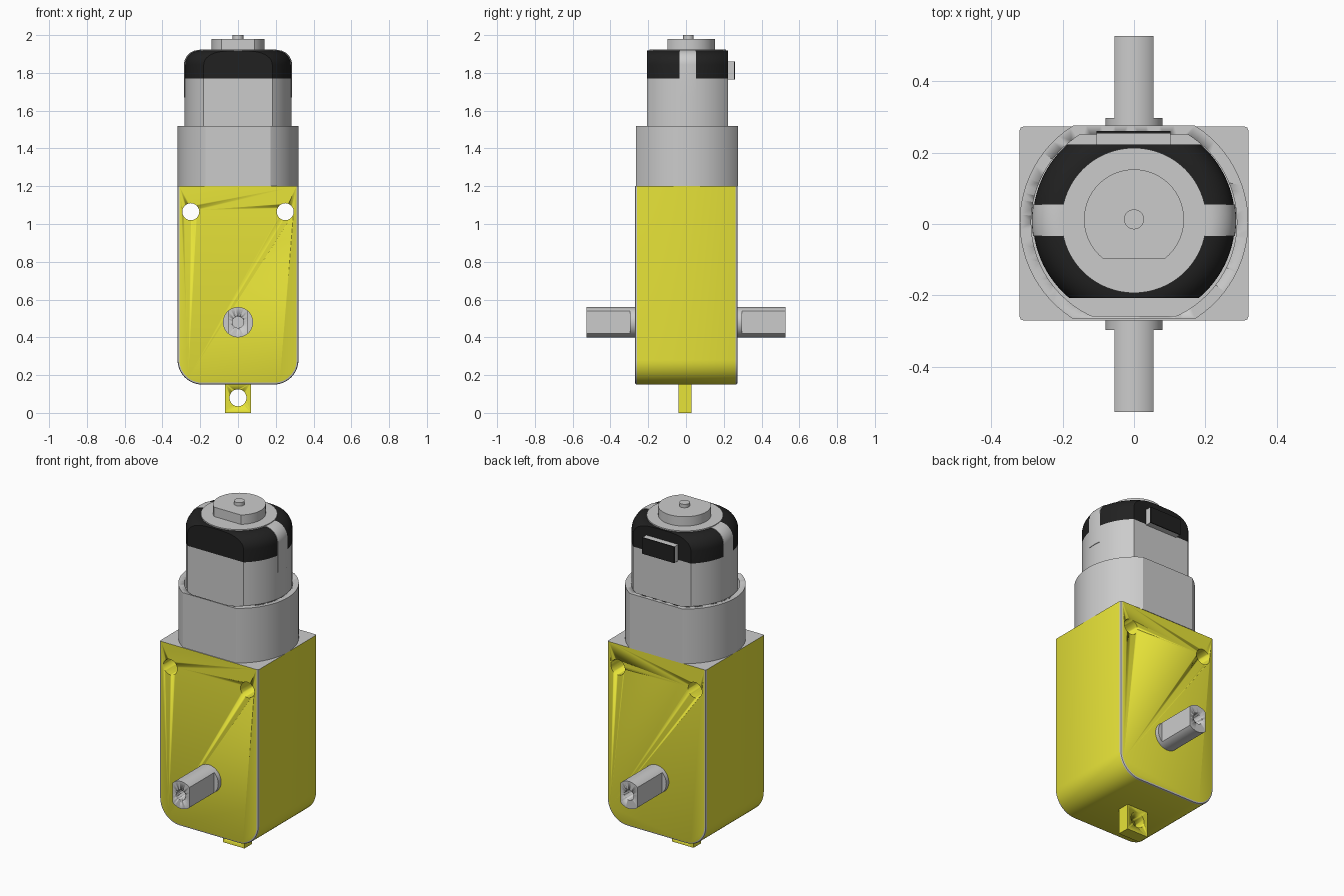
import bpy, bmesh
from math import sin, cos, pi
from mathutils import Vector, Matrix

if "Cube" in bpy.data.objects:
    bpy.data.objects.remove(bpy.data.objects["Cube"])


def material(name, colour):
    m = bpy.data.materials.new(name)
    m.diffuse_color = (*colour, 1)
    m.use_nodes = True
    m.node_tree.nodes["Principled BSDF"].inputs["Base Color"].default_value = m.diffuse_color
    return m


YELLOW = material("yellow", (0.8, 0.77, 0.04))
BLACK = material("black", (0.015, 0.015, 0.015))
GREY = material("grey", (0.7, 0.7, 0.7))


def finish(name, bm, mats=()):
    bmesh.ops.recalc_face_normals(bm, faces=bm.faces[:])
    me = bpy.data.meshes.new(name)
    bm.to_mesh(me)
    bm.free()
    ob = bpy.data.objects.new(name, me)
    bpy.context.collection.objects.link(ob)
    for m in mats:
        me.materials.append(m)
    bpy.ops.object.select_all(action='DESELECT')
    ob.select_set(True)
    bpy.context.view_layer.objects.active = ob
    bpy.ops.object.shade_smooth_by_angle(angle=0.5)
    return ob


def clip(bm, point, normal):
    """Cut away everything beyond the plane and cap the cut."""
    bmesh.ops.bisect_plane(bm, geom=bm.verts[:] + bm.edges[:] + bm.faces[:], dist=1e-5,
                           plane_co=point, plane_no=normal, clear_outer=True)
    bmesh.ops.holes_fill(bm, edges=[e for e in bm.edges if e.is_boundary], sides=0)


def lathe(name, profile, mats=(), yc=0, y_clip=None, x_clip=None, matrix=None, steps=96):
    """Spin an (r, z) profile round z, optionally flattened by clip planes."""
    bm = bmesh.new()
    vs = [bm.verts.new((r, 0, z)) for r, z in profile]
    es = [bm.edges.new(p) for p in zip(vs, vs[1:])]
    bmesh.ops.spin(bm, geom=vs + es, cent=(0, 0, 0), axis=(0, 0, 1), angle=2 * pi, steps=steps)
    bmesh.ops.remove_doubles(bm, verts=bm.verts[:], dist=1e-5)
    bmesh.ops.translate(bm, verts=bm.verts[:], vec=(0, yc, 0))
    for axis, limits in ((Vector((1, 0, 0)), x_clip), (Vector((0, 1, 0)), y_clip)):
        if limits:
            clip(bm, axis * limits[0], -axis)
            clip(bm, axis * limits[1], axis)
    if matrix:
        bm.transform(matrix)
    return finish(name, bm, mats)


def drum(name, r, z0, z1, **kw):
    return lathe(name, [(0, z0), (r, z0), (r, z1), (0, z1)], **kw)


def box(name, lo, hi, mats=()):
    bm = bmesh.new()
    bmesh.ops.create_cube(bm, size=1)
    for v in bm.verts:
        v.co = [(a + b) / 2 + c * (b - a) for a, b, c in zip(lo, hi, v.co)]
    return finish(name, bm, mats)


def cut(ob, cutter):
    mod = ob.modifiers.new("cut", 'BOOLEAN')
    mod.operation, mod.object = 'DIFFERENCE', cutter
    bpy.context.view_layer.objects.active = ob
    bpy.ops.object.modifier_apply(modifier=mod.name)
    bpy.data.objects.remove(cutter)


def along_y(x, z, sign=1):
    return Matrix.Translation((x, 0, z)) @ Matrix.Rotation(-sign * pi / 2, 4, 'X')


# Gearbox housing: rounded lower corners, thin grey edge on front and back
R = 0.13
outline = [(0.32, 1.2), (-0.32, 1.2)]
for cx, start in ((-0.32 + R, pi), (0.32 - R, 1.5 * pi)):
    outline += [(cx + R * cos(start + i * pi / 24), 0.15 + R + R * sin(start + i * pi / 24))
                for i in range(13)]
bm = bmesh.new()
face = bm.faces.new([bm.verts.new((x, -0.27, z)) for x, z in outline])
ext = bmesh.ops.extrude_face_region(bm, geom=[face], use_keep_orig=True)
bmesh.ops.translate(bm, vec=(0, 0.543, 0),
                    verts=[g for g in ext["geom"] if isinstance(g, bmesh.types.BMVert)])
bmesh.ops.recalc_face_normals(bm, faces=bm.faces[:])
for f in bm.faces:
    if f.normal.z > 0.9:
        f.material_index = 1
rim = [e for e in bm.edges if abs(e.verts[0].co.y - e.verts[1].co.y) < 1e-4
       and min(v.co.z for v in e.verts) < 1.19]
bmesh.ops.bevel(bm, geom=rim, offset=0.01, segments=2, profile=0.5, affect='EDGES', material=1)
housing = finish("gearbox_housing", bm, (YELLOW, GREY))
for x in (-0.25, 0.25):
    cut(housing, drum("screw_hole", 0.045, -1, 1, matrix=along_y(x, 1.065), steps=32))

# Mounting tab under the housing
tab = box("mounting_tab", (-0.07, -0.04, 0), (0.07, 0.03, 0.16), (YELLOW,))
cut(tab, drum("tab_hole", 0.045, -1, 1, matrix=along_y(0, 0.08), steps=32))

# Output shafts: round shoulder, then double-flat end with a screw hole
for side, s in (("front", -1), ("back", 1)):
    m = along_y(0, 0.48, s)
    drum(side + "_shaft_shoulder", 0.08, 0.25, 0.297, matrix=m, steps=48)
    shaft = drum(side + "_shaft", 0.08, 0.25, 0.527, x_clip=(-0.054, 0.054), matrix=m, steps=48)
    cut(shaft, drum("shaft_hole", 0.03, 0.35, 0.6, matrix=m, steps=32))

# Collar: hollow socket holding the motor
collar = drum("motor_collar", 0.32, 1.2, 1.52, yc=0.005, y_clip=(-0.265, 0.276))
cut(collar, drum("collar_bore", 0.288, 1.25, 1.6, yc=0.005, y_clip=(-0.257, 0.25)))

# Motor can with two flats
YC = 0.01
drum("motor_can", 0.283, 1.22, 1.77, yc=YC, y_clip=(-0.207, 0.222))


# Black end cap with rounded shoulder, and the grey clip strap over it
def cap_profile(bottom, grow):
    arc = [(0.208 + (0.075 + grow) * cos(i * pi / 20), 1.843 + (0.075 + grow) * sin(i * pi / 20))
           for i in range(11)]
    return [(0, bottom), (0.283 + grow, bottom)] + arc + [(0, 1.918 + grow)]


lathe("end_cap", cap_profile(1.77, 0), (BLACK,), yc=YC, y_clip=(-0.207, 0.222))
lathe("clip_strap", cap_profile(1.67, 0.003), yc=YC, y_clip=(YC - 0.044, YC + 0.044))
drum("cap_disc", 0.203, 1.9, 1.925, yc=YC)

# Bearing boss with one flat, and the motor pin
drum("bearing_boss", 0.14, 1.9, 1.98, yc=0.013, y_clip=(-0.097, 0.5))
drum("motor_pin", 0.028, 1.95, 2.0, yc=0.013, steps=32)

# Terminal block on the back of the cap
box("terminal_block", (-0.105, 0.2, 1.765), (0.102, 0.254, 1.86))
box("terminal_face", (-0.105, 0.254, 1.765), (0.102, 0.26, 1.86), (BLACK,))
